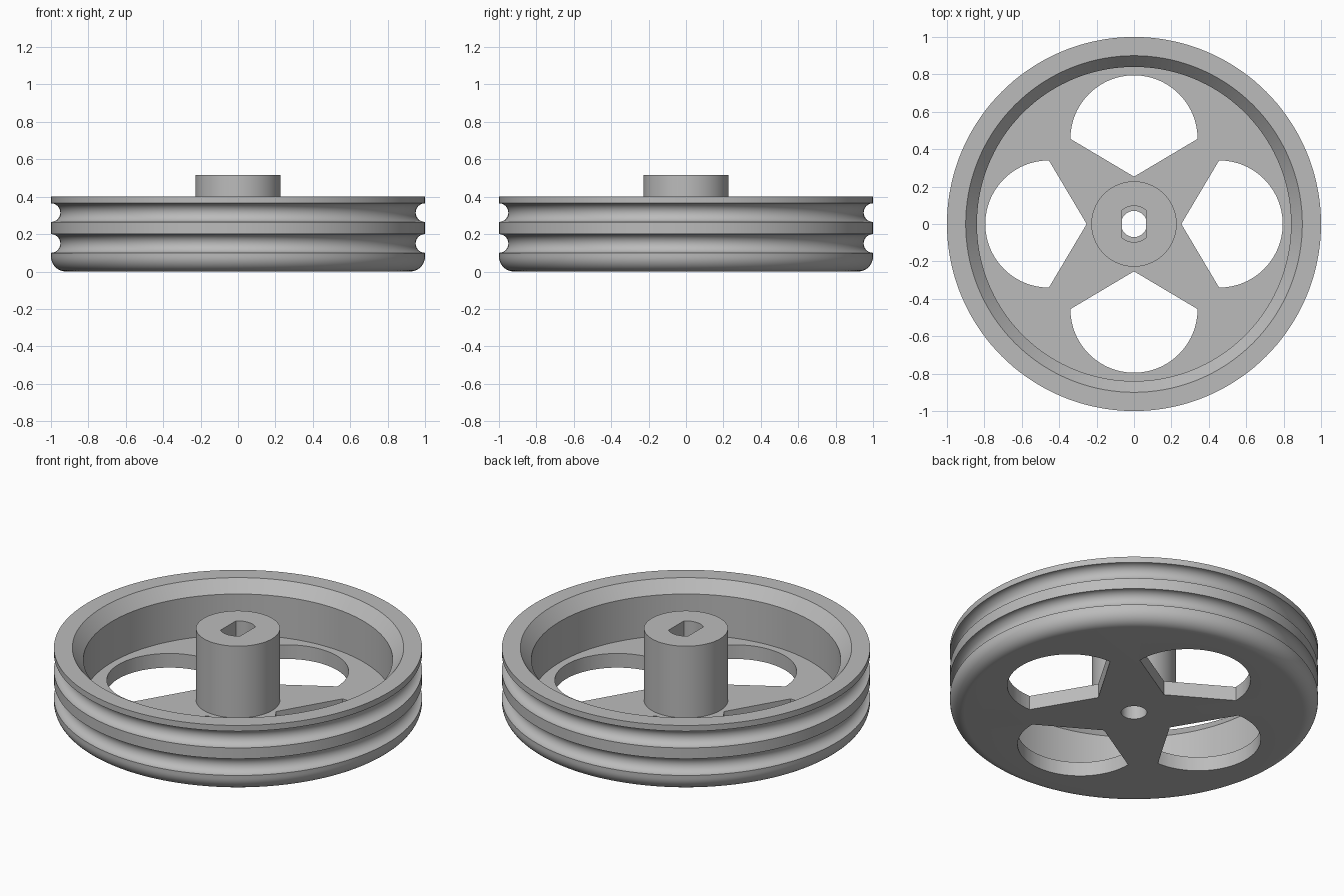
import bpy
import bmesh
from math import sin, cos, pi, radians, sqrt, asin
from mathutils import Vector, Matrix

cube = bpy.data.objects.get("Cube")
if cube:
    bpy.data.objects.remove(cube, do_unlink=True)

SEGMENTS = 144
HUB_TOP, RIM_TOP, WEB_TOP = 0.515, 0.4, 0.085

metal = bpy.data.materials.new("grey_metal")
metal.use_nodes = True
grey = (0.5, 0.5, 0.5, 1)
metal.diffuse_color = grey
metal.node_tree.nodes["Principled BSDF"].inputs["Base Color"].default_value = grey


def arc(cx, cy, r, start, end, steps):
    """Points on an arc, angles in degrees."""
    angles = [radians(start + (end - start) * i / steps) for i in range(steps + 1)]
    return [(cx + r * cos(a), cy + r * sin(a)) for a in angles]


def make_object(name, bm):
    bmesh.ops.recalc_face_normals(bm, faces=bm.faces)
    mesh = bpy.data.meshes.new(name)
    bm.to_mesh(mesh)
    bm.free()
    mesh.materials.append(metal)
    obj = bpy.data.objects.new(name, mesh)
    bpy.context.collection.objects.link(obj)
    return obj


def lathe(name, profile):
    bm = bmesh.new()
    verts = [bm.verts.new((r, 0, z)) for r, z in profile]
    edges = [bm.edges.new(pair) for pair in zip(verts, verts[1:])]
    bmesh.ops.spin(bm, geom=verts + edges, cent=(0, 0, 0), axis=(0, 0, 1),
                   angle=2 * pi, steps=SEGMENTS, use_merge=True)
    bmesh.ops.remove_doubles(bm, verts=bm.verts, dist=1e-5)
    return make_object(name, bm)


def prism(name, outline, z0, z1, turn=0):
    bm = bmesh.new()
    face = bm.faces.new([bm.verts.new((x, y, z0)) for x, y in outline])
    out = bmesh.ops.extrude_face_region(bm, geom=[face])
    top = [v for v in out["geom"] if isinstance(v, bmesh.types.BMVert)]
    bmesh.ops.translate(bm, verts=top, vec=Vector((0, 0, z1 - z0)))
    bmesh.ops.rotate(bm, verts=bm.verts, cent=(0, 0, 0),
                     matrix=Matrix.Rotation(turn, 3, "Z"))
    cutter = make_object(name, bm)
    cutter.hide_render = True
    return cutter


# Grooved rim, flat web and central hub as one turned profile
profile = [(0, 0)]
profile += arc(0.92, 0.08, 0.08, -90, 0, 12)
for groove_z in (0.15, 0.315):
    profile += arc(1, groove_z, 0.05, 270, 90, 20)
profile += [(1, RIM_TOP), (0.9, RIM_TOP), (0.84, 0.33), (0.84, WEB_TOP),
            (0.228, WEB_TOP), (0.228, HUB_TOP), (0, HUB_TOP)]
wheel = lathe("pulley_wheel", profile)

# Four openings between the spokes
window = [(0, 0.253)] + arc(0, 0.455, 0.34, 0, 180, 48)
cutters = [prism("spoke_opening", window, -0.1, 0.2, i * pi / 2) for i in range(4)]

# Round shaft hole, widened to a double-flat bore inside the hub
cutters.append(prism("shaft_hole", arc(0, 0, 0.07, 0, 352.5, 47), -0.1, 0.3))
flat = 90 - asin(0.065 / 0.097) * 180 / pi
bore = arc(0, 0, 0.097, flat, 180 - flat, 14) + arc(0, 0, 0.097, 180 + flat, 360 - flat, 14)
cutters.append(prism("double_flat_bore", bore, 0.1, 0.6))

bpy.context.view_layer.objects.active = wheel
wheel.select_set(True)
for cutter in cutters:
    mod = wheel.modifiers.new("cut", "BOOLEAN")
    mod.operation = "DIFFERENCE"
    mod.solver = "EXACT"
    mod.object = cutter
    bpy.ops.object.modifier_apply(modifier=mod.name)
    bpy.data.objects.remove(cutter, do_unlink=True)

bpy.ops.object.shade_smooth_by_angle(angle=radians(25))
